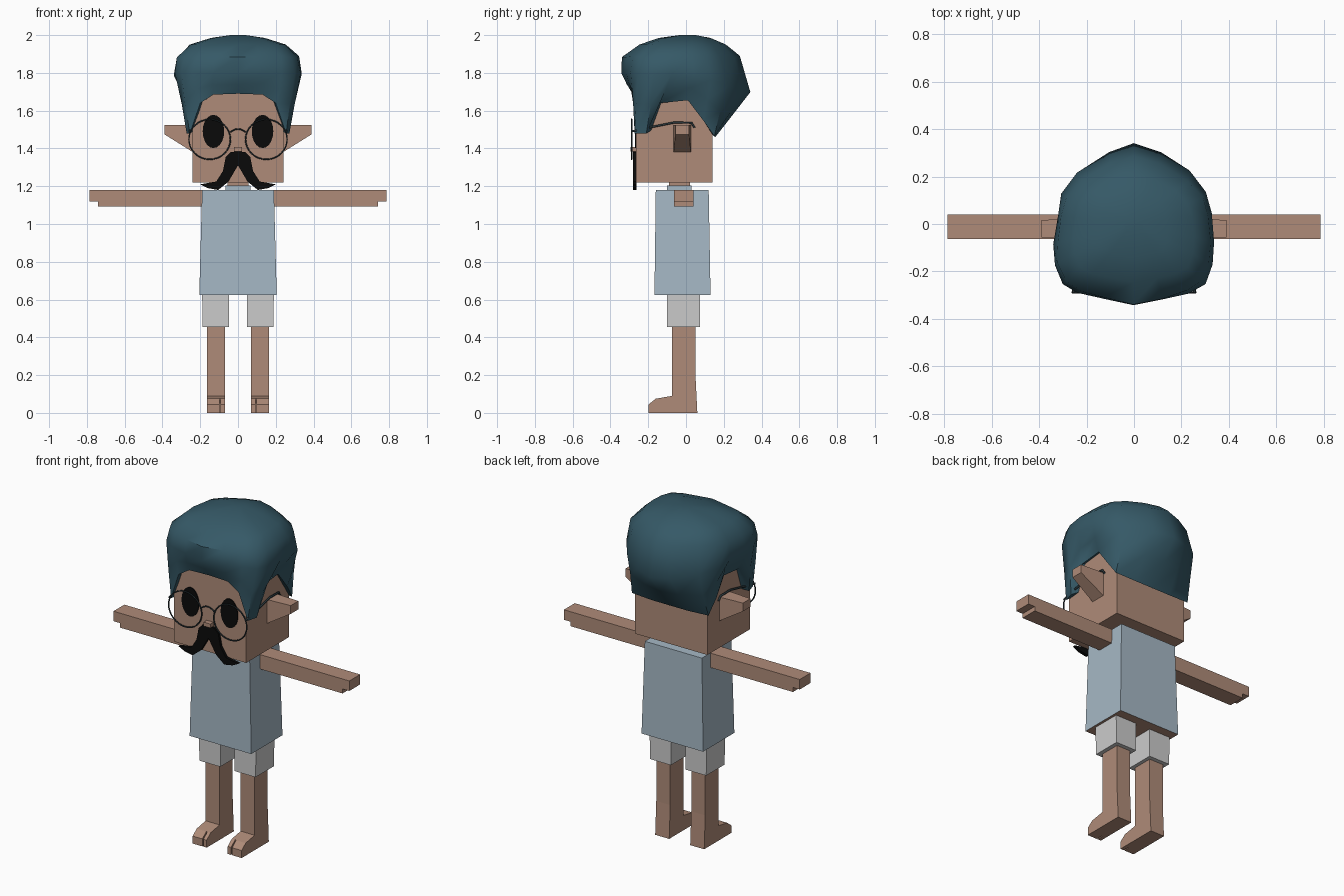
import bpy, bmesh, math, random
from mathutils import Vector

random.seed(4)
if "Cube" in bpy.data.objects:
    bpy.data.objects.remove(bpy.data.objects["Cube"])


def material(name, *rgb):
    m = bpy.data.materials.new(name)
    m.use_nodes = True
    m.diffuse_color = (*rgb, 1)
    bsdf = next(n for n in m.node_tree.nodes if n.type == "BSDF_PRINCIPLED")
    bsdf.inputs["Base Color"].default_value = (*rgb, 1)
    return m


SKIN = material("skin", 0.43, 0.26, 0.19)
SHIRT = material("light blue cloth", 0.38, 0.48, 0.56)
SHORTS = material("pale grey cloth", 0.6, 0.6, 0.6)
HAIR = material("dark teal hair", 0.036, 0.1, 0.135)
BLACK = material("black", 0.003, 0.003, 0.003)
FRAME = material("dark frame", 0.025, 0.04, 0.047)


def finish(name, bm, *mats):
    bmesh.ops.recalc_face_normals(bm, faces=bm.faces[:])
    mesh = bpy.data.meshes.new(name)
    bm.to_mesh(mesh)
    bm.free()
    for m in mats:
        mesh.materials.append(m)
    ob = bpy.data.objects.new(name, mesh)
    bpy.context.collection.objects.link(ob)
    return ob


def loft(name, rings, *mats):
    """Skin a list of closed rings and cap both ends."""
    bm = bmesh.new()
    rows = [[bm.verts.new(p) for p in ring] for ring in rings]
    n = len(rows[0])
    for a, b in zip(rows, rows[1:]):
        for i in range(n):
            j = (i + 1) % n
            bm.faces.new((a[i], a[j], b[j], b[i]))
    bm.faces.new(rows[0])
    bm.faces.new(rows[-1])
    return finish(name, bm, *mats)


def rect(x0, x1, y0, y1, z):
    return [(x0, y0, z), (x1, y0, z), (x1, y1, z), (x0, y1, z)]


def box(name, x, y, z, *mats):
    return loft(name, [rect(*x, *y, h) for h in z], *mats)


def plate(name, outline, y, mat):
    """Extrude an x-z outline along y."""
    return loft(name, [[(px, d, pz) for px, pz in outline] for d in y], mat)


def side_profile(name, outline, x, mat):
    """Extrude a y-z outline along x."""
    return loft(name, [[(d, py, pz) for py, pz in outline] for d in x], mat)


def wire(name, points, radius):
    curve = bpy.data.curves.new(name, "CURVE")
    curve.dimensions = "3D"
    curve.bevel_depth = radius
    curve.bevel_resolution = 1
    spline = curve.splines.new("POLY")
    spline.points.add(len(points) - 1)
    for p, co in zip(spline.points, points):
        p.co = (*co, 1)
    curve.materials.append(FRAME)
    ob = bpy.data.objects.new(name, curve)
    bpy.context.collection.objects.link(ob)


# Torso with a skin-coloured underside, collar and neck
shirt = loft("shirt", [rect(-0.205, 0.205, -0.167, 0.13, 0.625),
                       rect(-0.19, 0.19, -0.16, 0.12, 1.18)], SHIRT, SKIN)
for f in shirt.data.polygons:
    f.material_index = int(f.normal.z < -0.5)
box("collar", (-0.065, 0.065), (-0.1, 0.03), (1.17, 1.205), SHIRT)
box("neck", (-0.055, 0.055), (-0.09, 0.02), (1.19, 1.23), SKIN)

# Head and nose
box("head", (-0.24, 0.24), (-0.265, 0.14), (1.22, 1.72), SKIN)
box("nose", (-0.022, 0.022), (-0.295, -0.26), (1.383, 1.407), SKIN)

# Paired limbs and face parts
arm = [(0.19, 1.18), (0.785, 1.18), (0.785, 1.12), (0.74, 1.12), (0.74, 1.093), (0.19, 1.093)]
leg = [(0.05, 0.47), (-0.075, 0.47), (-0.075, 0.09), (-0.16, 0.075),
       (-0.16, 0), (0.06, 0), (0.05, 0.2)]
toe = [(-0.15, 0.077), (-0.16, 0.075), (-0.198, 0.045), (-0.198, 0), (-0.15, 0)]
whisker = [(0, 1.385), (0.04, 1.38), (0.065, 1.355), (0.08, 1.28), (0.115, 1.225), (0.2, 1.21),
           (0.16, 1.19), (0.105, 1.18), (0.05, 1.225), (0.015, 1.285), (0, 1.31)]
for s, side in ((1, "left"), (-1, "right")):
    def flip(points):
        return [(s * p[0], *p[1:]) for p in points]

    plate(side + "_arm", flip(arm), (-0.063, 0.04), SKIN)
    loft(side + "_shorts_leg", [flip(rect(0.048, 0.187, -0.1, 0.075, 0.455)),
                                flip(rect(0.048, 0.19, -0.1, 0.075, 0.64))], SHORTS)
    side_profile(side + "_leg", leg, (s * 0.07, s * 0.163), SKIN)
    side_profile(side + "_big_toe", toe, (s * 0.07, s * 0.092), SKIN)
    side_profile(side + "_toes", toe, (s * 0.099, s * 0.163), SKIN)
    # Ear tapering to a blunt tip
    side_ear = [[(s * x, y, z) for y, z in ((-w, lo), (w, lo), (w, hi), (-w, hi))]
                for x, w, lo, hi in ((0.23, 0.046, 1.375, 1.525), (0.39, 0.036, 1.475, 1.525))]
    ear = loft(side + "_ear", side_ear, SKIN)
    ear.location.y = -0.02
    # Eye and moustache half
    eye = [(s * 0.13 + 0.057 * math.cos(t), 1.49 + 0.088 * math.sin(t))
           for t in (math.tau * i / 20 for i in range(20))]
    plate(side + "_eye", eye, (-0.27, -0.263), BLACK)
    plate(side + "_moustache", flip(whisker), (-0.281, -0.262), BLACK)
    # Spectacle rim and temple
    rim = [(s * 0.15 + 0.11 * math.cos(t), -0.288, 1.448 + 0.106 * math.sin(t))
           for t in (math.tau * i / 32 for i in range(33))]
    wire(side + "_rim", rim, 0.004)
    wire(side + "_temple", flip([(0.255, -0.29, 1.49), (0.258, -0.2, 1.51), (0.252, -0.06, 1.538),
                                 (0.25, 0.03, 1.535), (0.248, 0.045, 1.51)]), 0.006)
wire("bridge", [(0.042 * i / 3, -0.288, 1.503 - 0.002 * i * i) for i in range(-3, 4)], 0.004)

# Hair: each column is its widest point, then its hairline point
columns = [((0, -0.345, 1.8), (0, -0.28, 1.69)),
           ((0.13, -0.32, 1.8), (0.13, -0.28, 1.685)),
           ((0.235, -0.29, 1.8), (0.2, -0.28, 1.64)),
           ((0.3, -0.25, 1.8), (0.255, -0.272, 1.48)),
           ((0.335, -0.17, 1.8), (0.272, -0.21, 1.48)),
           ((0.335, -0.08, 1.79), (0.26, -0.14, 1.64)),
           ((0.325, 0.04, 1.78), (0.26, 0.01, 1.655)),
           ((0.305, 0.13, 1.76), (0.265, 0.09, 1.55)),
           ((0.235, 0.22, 1.73), (0.255, 0.15, 1.465)),
           ((0.11, 0.305, 1.71), (0.12, 0.155, 1.46)),
           ((0, 0.345, 1.7), (0, 0.155, 1.46))]
columns += [tuple((-p[0], p[1], p[2]) for p in c) for c in columns[-2:0:-1]]
wide = [Vector(c[0]) for c in columns]
edge = [Vector(c[1]) for c in columns]


def crown(z, sx, front, back):
    return [Vector((p.x * sx, p.y * (front if p.y < 0 else back), z)) for p in wide]


middle = [w.lerp(e, 0.5) for w, e in zip(wide, edge)]
inner = [Vector((e.x * 0.88, e.y * 0.88, e.z + 0.015)) for e in edge]
upper = crown(1.885, 0.95, 0.97, 0.84)
for ring in (upper, wide, middle):
    for p in ring:
        p += Vector([random.uniform(-0.006, 0.006) for _ in range(3)])
hair = loft("hair", [inner, edge, middle, wide, upper, crown(1.95, 0.75, 0.72, 0.62),
                     crown(1.985, 0.42, 0.42, 0.38), crown(2, 0.12, 0.1, 0.15)], HAIR)
hair.data.shade_smooth()
hair.data.set_sharp_from_angle(angle=math.radians(50))
